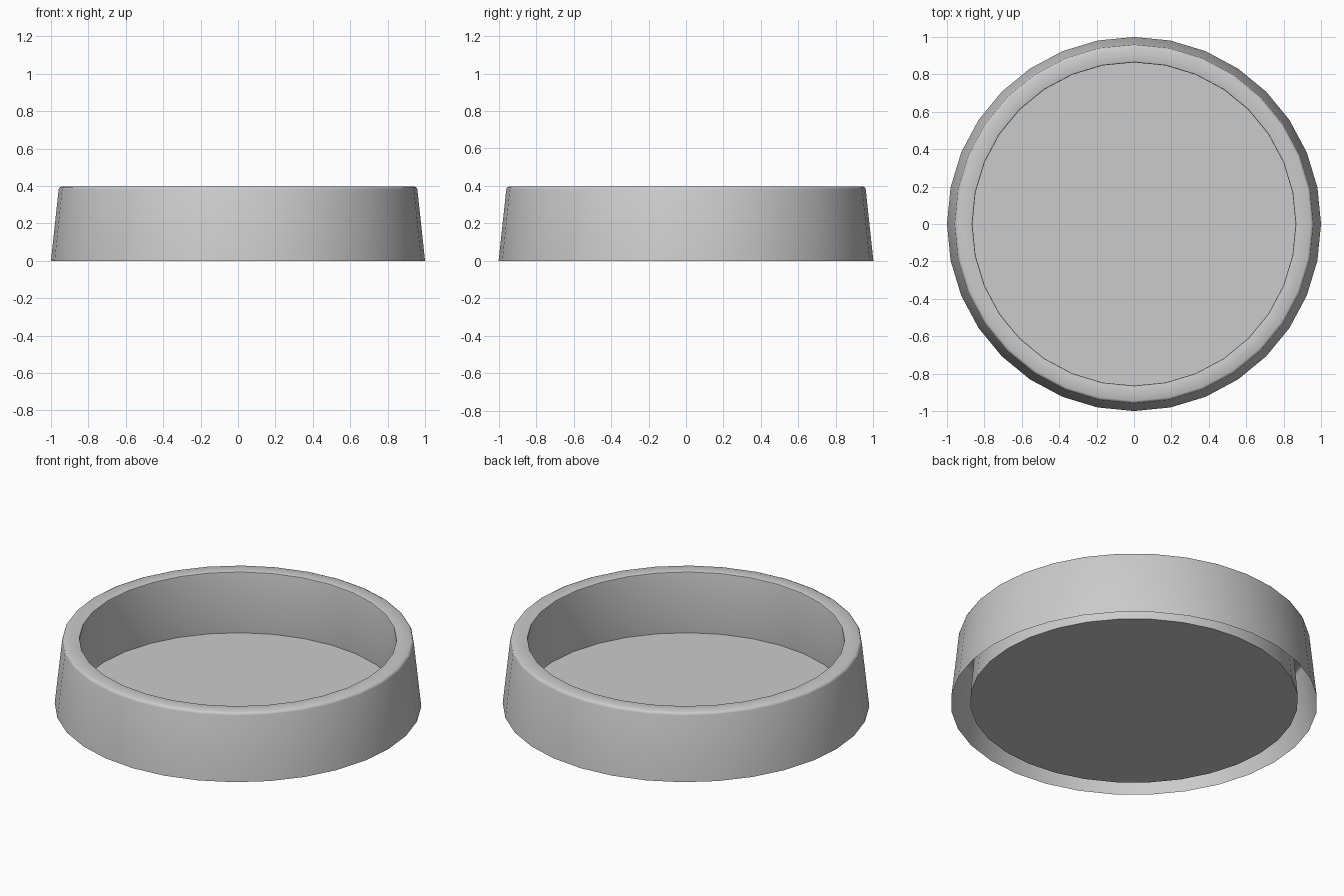
import bpy, bmesh
from math import sin, cos, tau, radians

if "Cube" in bpy.data.objects:
    bpy.data.objects.remove(bpy.data.objects["Cube"])

SIDES = 32


def lathe(name, profile, cap_end=False):
    """Revolve (radius, z) points about the z axis into a thin shell."""
    bm = bmesh.new()
    rings = [[bm.verts.new((r * cos(tau * i / SIDES), r * sin(tau * i / SIDES), z))
              for i in range(SIDES)] for r, z in profile]
    for a, b in zip(rings, rings[1:]):
        for i in range(SIDES):
            j = (i + 1) % SIDES
            bm.faces.new((a[i], a[j], b[j], b[i]))
    if cap_end:
        bm.faces.new(rings[-1])
    mesh = bpy.data.meshes.new(name)
    bm.to_mesh(mesh)
    bm.free()
    obj = bpy.data.objects.new(name, mesh)
    bpy.context.collection.objects.link(obj)
    bpy.ops.object.select_all(action='DESELECT')
    obj.select_set(True)
    bpy.context.view_layer.objects.active = obj
    bpy.ops.object.shade_smooth_by_angle(angle=radians(50))
    return obj


# Round dish: sloped skirt, softened rim, undercut inner wall and floor,
# with the hollow between skirt and inner wall open underneath
lathe("dish", [
    (1.0, 0.0),
    (0.959, 0.382), (0.955, 0.392), (0.945, 0.397),
    (0.872, 0.397), (0.866, 0.395), (0.864, 0.389),
    (0.895, 0.016),
], cap_end=True)
